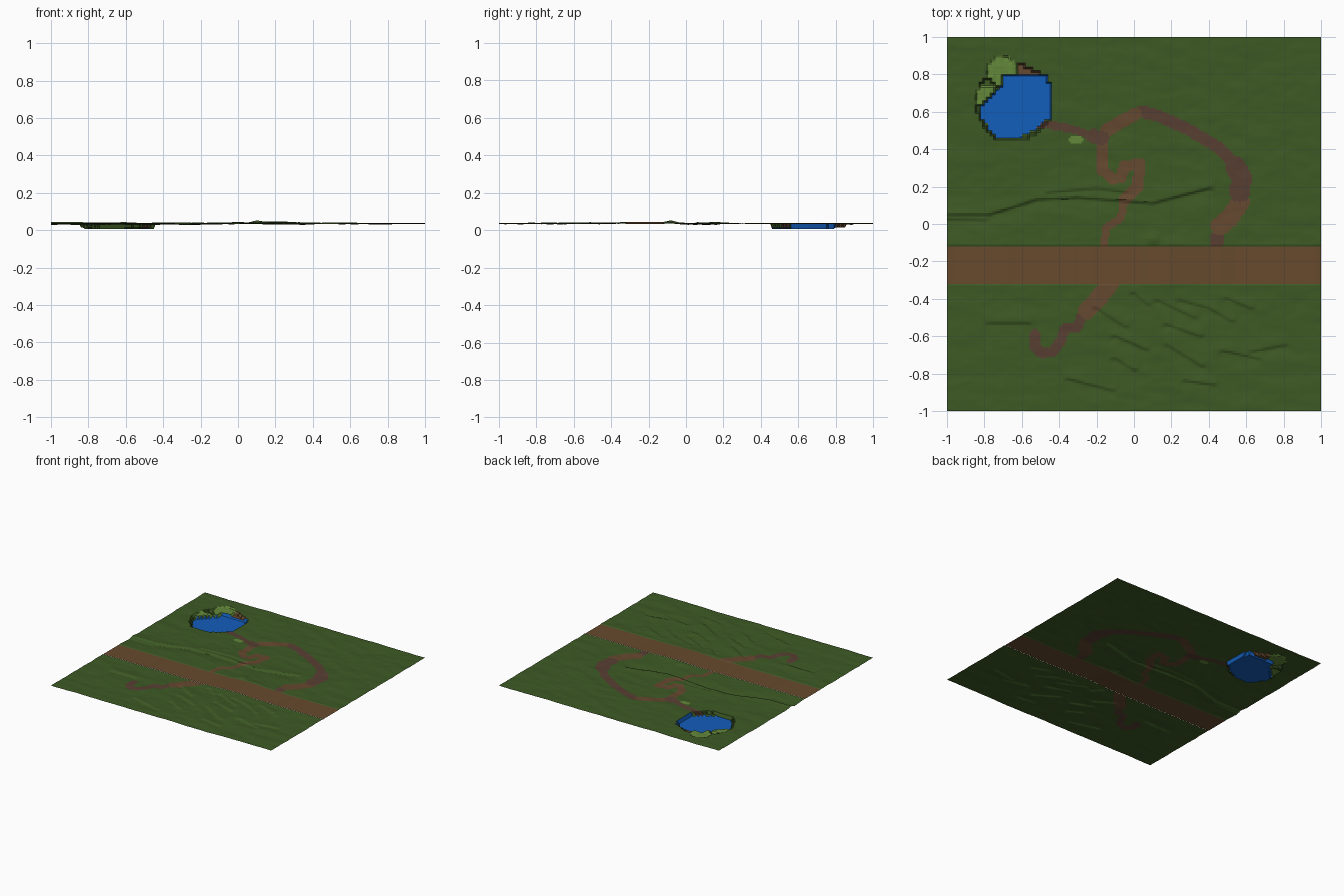
import bpy, bmesh, math
from mathutils import Vector, noise

if "Cube" in bpy.data.objects:
    bpy.data.objects.remove(bpy.data.objects["Cube"])

# ---------- materials ----------
COLOURS = [("grass_green", (0.047, 0.101, 0.018)), ("road_brown", (0.135, 0.068, 0.026)),
           ("path_brown", (0.130, 0.066, 0.029)), ("path_dark_brown", (0.098, 0.049, 0.032)),
           ("water_blue", (0.007, 0.112, 0.50)), ("reed_green", (0.125, 0.245, 0.042))]
MATS = []
for name, c in COLOURS:
    m = bpy.data.materials.new(name)
    m.diffuse_color = (*c, 1)
    m.use_nodes = True
    m.node_tree.nodes["Principled BSDF"].inputs["Base Color"].default_value = m.diffuse_color
    MATS.append(m)
GRASS, ROAD, PATH, DARK, WATER, REED = range(6)

# ---------- footpaths: (material, half width, points) ----------
PATHS = [
    (DARK, .022, [(-.55, .53), (-.45, .53), (-.34, .51), (-.22, .47)]),
    (DARK, .038, [(-.22, .47), (-.17, .46)]),
    (PATH, .035, [(-.15, .50), (-.06, .55), (.01, .59)]),
    (DARK, .032, [(.04, .60), (.13, .58), (.30, .50), (.45, .41), (.53, .33)]),
    (DARK, .055, [(.54, .31), (.575, .25), (.565, .17)]),
    (PATH, .050, [(.57, .12), (.51, .03), (.46, -.01)]),
    (DARK, .033, [(.45, -.03), (.44, -.13)]),
    (PATH, .030, [(-.17, .42), (-.17, .29), (-.11, .24), (-.07, .25), (-.05, .31),
                  (.03, .32), (.02, .20), (-.05, .13)]),
    (PATH, .020, [(-.05, .13), (-.07, .03), (-.15, -.02), (-.16, -.12)]),
    (PATH, .048, [(-.13, -.32), (-.20, -.41), (-.25, -.46)]),
    (DARK, .028, [(-.28, -.49), (-.30, -.55), (-.37, -.56), (-.39, -.62), (-.43, -.68),
                  (-.49, -.69), (-.53, -.66), (-.53, -.59)]),
]

# ---------- small banks: higher on the north side ----------
RIDGES = [(.012, [(-1, .05), (-.77, .05), (-.52, .13), (-.3, .14), (.1, .11), (.4, .19)]),
          (.008, [(-1, .025), (-.8, .02)]), (.008, [(-.45, .17), (-.2, .19), (-.05, .17)])]
RIDGES += [(.008, r) for r in (
    [(-.77, -.53), (-.57, -.53)], [(-.2, -.45), (-.05, -.55)], [(0, -.37), (.07, -.43)],
    [(.13, -.41), (.32, -.50)], [(.25, -.41), (.4, -.45), (.52, -.52)],
    [(.18, -.54), (.35, -.60)], [(.18, -.65), (.36, -.76)], [(.48, -.68), (.66, -.72)],
    [(.64, -.68), (.8, -.65)], [(-.1, -.72), (0, -.78)], [(-.35, -.83), (-.12, -.89)],
    [(.28, -.84), (.42, -.86)], [(-.1, -.6), (.06, -.67)], [(.5, -.4), (.62, -.45)])]

# ---------- pond outline pieces ----------
WATER_EDGE = [(-.70, .81), (-.47, .81), (-.435, .72), (-.435, .58), (-.52, .51), (-.60, .465),
              (-.74, .465), (-.82, .58), (-.82, .62), (-.77, .68), (-.70, .74)]
REEDS = [(-.70, .82, .085), (-.78, .68, .07)]


def seg_dist(x, y, a, b):
    """Distance to a segment, and height above its line."""
    dx, dy = b[0] - a[0], b[1] - a[1]
    t = max(0, min(1, ((x - a[0]) * dx + (y - a[1]) * dy) / (dx * dx + dy * dy)))
    ex, ey = x - a[0] - t * dx, y - a[1] - t * dy
    return math.hypot(ex, ey), t, ey


def inside(x, y, poly):
    hit = False
    for (ax, ay), (bx, by) in zip(poly, poly[1:] + poly[:1]):
        if (ay > y) != (by > y) and x < ax + (y - ay) * (bx - ax) / (by - ay):
            hit = not hit
    return hit


def snap(v):
    return (math.floor(v / .02 + 1e-4) + .5) * .02


def hill(x, y):
    h = .036 + .010 * math.exp(-((x - .18) / .17) ** 2 - ((y + .17) / .11) ** 2)
    return h + .003 * noise.noise(Vector((x * 2.5, y * 2.5, 3)))


def road_z(x):
    return hill(x, -.22) - .001 + .001 * noise.noise(Vector((x * 12, 0, 1)))


def in_pond(x, y):
    return ((x + .635) / .205) ** 2 + ((y - .655) / .20) ** 2 < 1


def ground_z(x, y):
    if abs(x + .65) < .24 and abs(y - .66) < .24:
        # stepped pond basin with a shallow reed shelf
        px, py = snap(x), snap(y)
        if inside(px, py, WATER_EDGE):
            return .007
        if any(math.hypot(px - a, py - b) < r for a, b, r in REEDS):
            return .030 + .004 * noise.noise(Vector((px * 30, py * 30, 5)))
        if in_pond(px, py):
            return .015
    h = hill(x, y) + .0035 * noise.noise(Vector((x * 6 + y * 3, y * 13, 0)))
    h += .0015 * noise.noise(Vector((x * 16, y * 25, 7)))
    h += .012 * math.exp(-((x - .1) ** 2 + (y + .08) ** 2) / .0012)
    for amp, pts in RIDGES:
        best = min((seg_dist(x, y, a, b) for a, b in zip(pts, pts[1:])), key=lambda s: s[0])
        d = best[0]
        if d < .12:
            end = math.exp(-(max(0, d - abs(best[2])) / .02) ** 2)
            h += amp * .5 * math.tanh(best[2] / .006) * math.exp(-(d / .05) ** 2) * end
    # verge drops onto the road along its edge
    e = abs(y + .22) - .10
    if e < .005:
        return road_z(x) - .001
    k = math.exp(-e / .02)
    return h * (1 - k) + (road_z(x) + .004) * k


def ground_colour(x, y):
    if abs(x + .65) < .24 and abs(y - .66) < .24:
        px, py = snap(x), snap(y)
        if inside(px, py, WATER_EDGE):
            return WATER
        if any(math.hypot(px - a, py - b) < r for a, b, r in REEDS):
            return REED
        if in_pond(px, py) and px > -.68 and py > .77:
            return PATH
    if ((x + .31) / .042) ** 2 + ((y - .45) / .025) ** 2 < 1:
        return REED
    for mat, half, pts in PATHS:
        if any(seg_dist(x, y, a, b)[0] < half for a, b in zip(pts, pts[1:])):
            return mat
    return GRASS


def sheet(name, y0, y1, nx, ny, z_of, colour_of):
    """Open flat-shaded grid sheet shaped by a height rule and a colour rule."""
    bm = bmesh.new()
    rows = []
    for j in range(ny + 1):
        y = y0 + (y1 - y0) * j / ny
        rows.append([bm.verts.new((-1 + 2 * i / nx, y, z_of(-1 + 2 * i / nx, y)))
                     for i in range(nx + 1)])
    for j in range(ny):
        for i in range(nx):
            f = bm.faces.new((rows[j][i], rows[j][i + 1], rows[j + 1][i + 1], rows[j + 1][i]))
            c = f.calc_center_median()
            f.material_index = colour_of(c.x, c.y)
    me = bpy.data.meshes.new(name)
    bm.to_mesh(me)
    bm.free()
    for m in MATS:
        me.materials.append(m)
    ob = bpy.data.objects.new(name, me)
    bpy.context.collection.objects.link(ob)
    return ob


# ---------- parts ----------
sheet("north_field_with_pond", -.12, 1, 200, 112, ground_z, ground_colour)
sheet("south_field", -1, -.32, 200, 68, ground_z, ground_colour)
sheet("dirt_road", -.32, -.12, 100, 4, lambda x, y: road_z(x), lambda x, y: ROAD)
